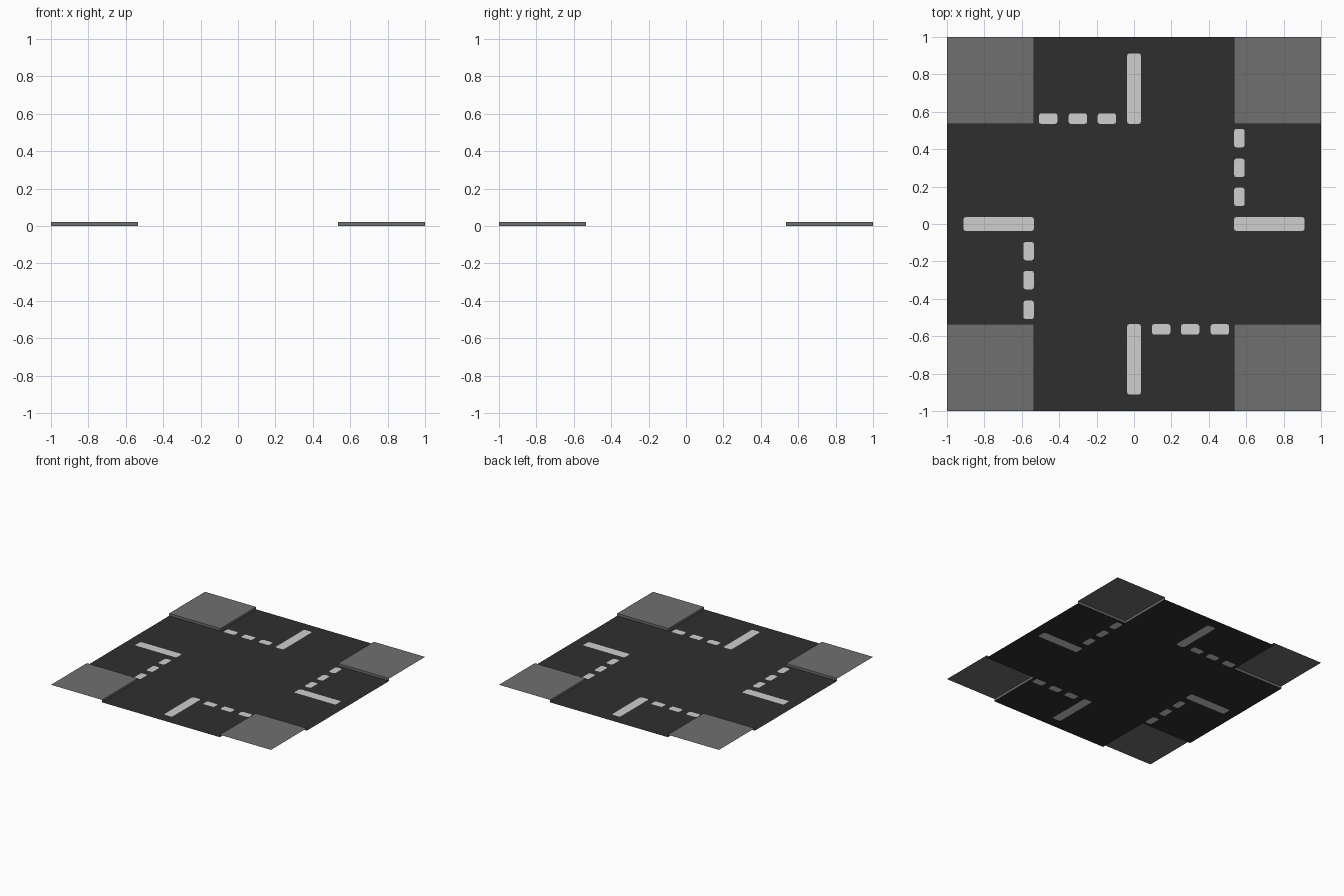
import bpy
from mathutils import Vector
from mathutils.geometry import tessellate_polygon

if "Cube" in bpy.data.objects:
    bpy.data.objects.remove(bpy.data.objects["Cube"])

R = 0.535    # half width of the road
KERB = 0.02  # pavement height


def material(name, v):
    m = bpy.data.materials.new(name)
    m.diffuse_color = (v, v, v, 1)
    m.use_nodes = True
    m.node_tree.nodes["Principled BSDF"].inputs["Base Color"].default_value = m.diffuse_color
    return m


asphalt = material("dark_asphalt", 0.028)
paving = material("grey_paving", 0.16)
paint = material("white_paint", 0.62)


def add_object(name, verts, faces, mat):
    me = bpy.data.meshes.new(name)
    me.from_pydata(verts, [], faces)
    me.materials.append(mat)
    me.update()
    ob = bpy.data.objects.new(name, me)
    bpy.context.collection.objects.link(ob)
    return ob


def turn(p, n):
    """Rotate a point by n quarter turns about z."""
    x, y, z = p
    for _ in range(n):
        x, y = -y, x
    return Vector((x, y, z))


def rounded_rect(x0, x1, y0, y1, r=0.012):
    """Counter-clockwise rectangle with softened corners."""
    k = r * 0.3
    pts = []
    for cx, cy, sx, sy in ((x1, y0, -1, 1), (x1, y1, -1, -1),
                           (x0, y1, 1, -1), (x0, y0, 1, 1)):
        a = [(cx + sx * r, cy), (cx + sx * k, cy + sy * k), (cx, cy + sy * r)]
        pts += a if sx * sy < 0 else a[::-1]
    return [(x, y, 0) for x, y in pts]


# Painted markings of one arm: a centre line and three stop-line dashes
arm = [rounded_rect(-0.037, 0.037, R, 0.912)]
for x in (-0.459, -0.300, -0.145):
    arm.append(rounded_rect(x - 0.049, x + 0.049, R, 0.592))
marks = [[turn(p, n) for p in loop] for n in range(4) for loop in arm]

verts, faces = [], []
for loop in marks:
    faces.append(range(len(verts), len(verts) + len(loop)))
    verts += loop
add_object("lane_markings", verts, faces, paint)

# Cross-shaped road surface with the markings cut out of it
cross = [turn(p, n) for n in range(4) for p in ((1, -R, 0), (1, R, 0), (R, R, 0))]
loops = [cross] + marks
verts = [p for loop in loops for p in loop]
faces = []
for a, b, c in tessellate_polygon(loops):
    up = (verts[b] - verts[a]).cross(verts[c] - verts[a]).z
    faces.append((a, b, c) if up > 0 else (a, c, b))
add_object("road_surface", verts, faces, asphalt)

# Raised corner pavements: a top slab and the two kerb faces along the road
for n in range(4):
    pts = [(R, R, KERB), (1, R, KERB), (1, 1, KERB), (R, 1, KERB),
           (R, R, 0), (1, R, 0), (R, 1, 0)]
    add_object(f"pavement_{n + 1}", [turn(p, n) for p in pts],
               [(0, 1, 2, 3), (4, 5, 1, 0), (6, 4, 0, 3)], paving)
